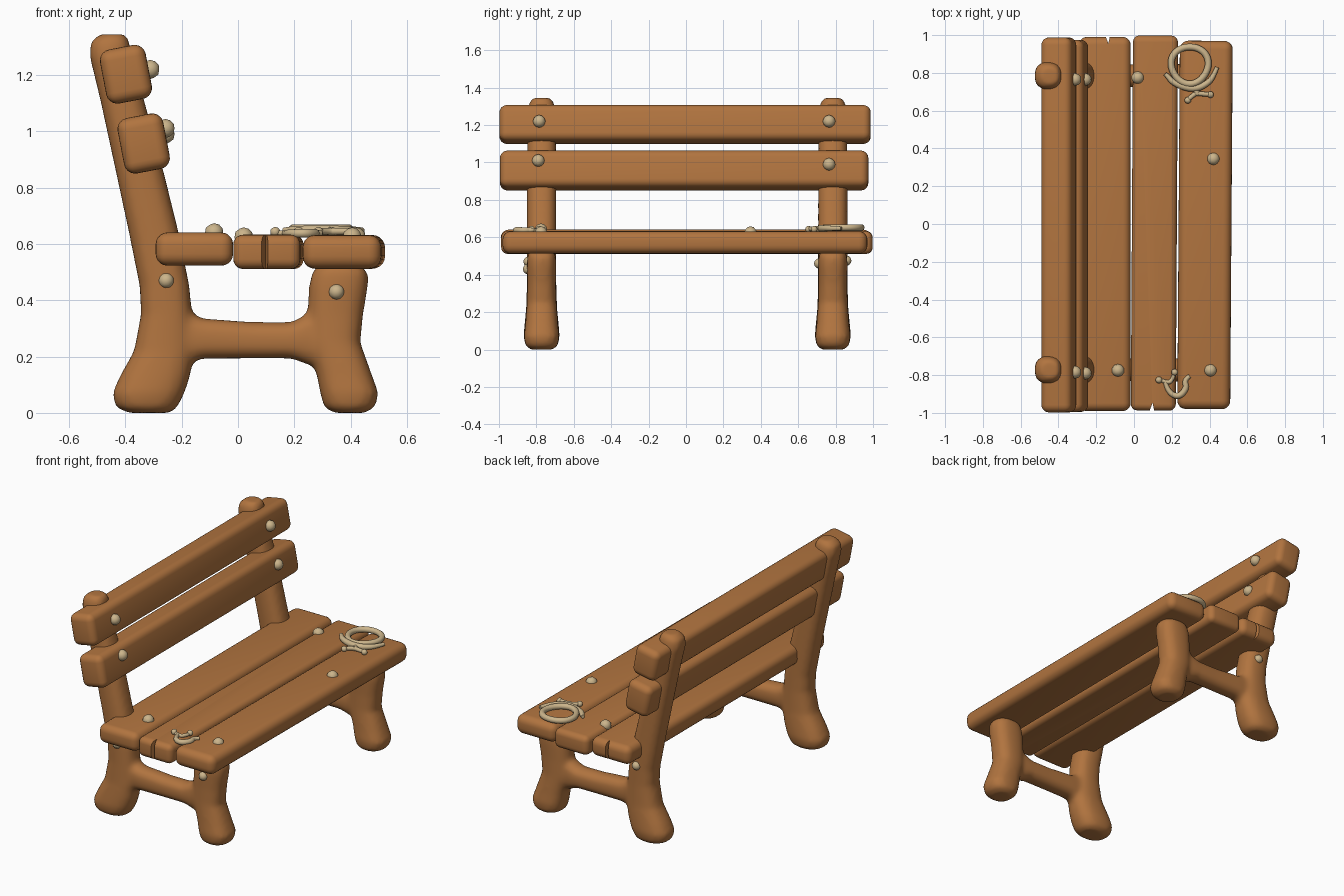
import bpy, bmesh, math
from mathutils import Vector

cube = bpy.data.objects.get("Cube")
if cube:
    bpy.data.objects.remove(cube, do_unlink=True)


def material(name, rgb):
    m = bpy.data.materials.new(name)
    m.use_nodes = True
    m.diffuse_color = (*rgb, 1)
    m.node_tree.nodes["Principled BSDF"].inputs["Base Color"].default_value = (*rgb, 1)
    return m


WOOD = material("warm wood", (0.44, 0.175, 0.05))
BONE = material("pale tan", (0.60, 0.46, 0.26))


def make(name, bm, mat, smooth=True):
    bmesh.ops.recalc_face_normals(bm, faces=bm.faces)
    me = bpy.data.meshes.new(name)
    bm.to_mesh(me)
    bm.free()
    me.materials.append(mat)
    for p in me.polygons:
        p.use_smooth = smooth
    ob = bpy.data.objects.new(name, me)
    bpy.context.collection.objects.link(ob)
    return ob


def apply_modifiers(ob):
    bpy.context.view_layer.update()
    deps = bpy.context.evaluated_depsgraph_get()
    me = bpy.data.meshes.new_from_object(ob.evaluated_get(deps))
    ob.modifiers.clear()
    ob.data = me


# Planks: softly rounded boards running along y
def plank(name, centre, size, tilt=0.0, yaw=0.0, radius=0.04, notch=None):
    bm = bmesh.new()
    bmesh.ops.create_cube(bm, size=1)
    for v in bm.verts:
        v.co = Vector(a * b for a, b in zip(v.co, size))
    ob = make(name, bm, WOOD)
    bev = ob.modifiers.new("round", 'BEVEL')
    bev.width, bev.segments = radius, 5
    if notch:
        # Wedge-shaped split cut into one end
        x, end, depth = notch
        cb = bmesh.new()
        tri = [(x - 0.02, end * 1.02), (x + 0.018, end * 1.02), (x + 0.004, end * (1 - depth))]
        face = cb.faces.new([cb.verts.new((px - centre[0], py, -0.2)) for px, py in tri])
        ext = bmesh.ops.extrude_face_region(cb, geom=[face])["geom"]
        for v in ext:
            if isinstance(v, bmesh.types.BMVert):
                v.co.z += 0.4
        cutter = make("split_cutter", cb, WOOD, False)
        cutter.hide_render = True
        cut = ob.modifiers.new("split", 'BOOLEAN')
        cut.operation, cut.object, cut.solver = 'DIFFERENCE', cutter, 'EXACT'
        apply_modifiers(ob)
        bpy.data.objects.remove(cutter, do_unlink=True)
    else:
        apply_modifiers(ob)
    bpy.ops.object.select_all(action='DESELECT')
    bpy.context.view_layer.objects.active = ob
    ob.select_set(True)
    bpy.ops.object.shade_smooth_by_angle(angle=math.radians(40))
    ob.location = centre
    ob.rotation_euler = (0, tilt, yaw)
    return ob


plank("seat_plank_back", (-0.155, 0, 0.582), (0.275, 1.98, 0.118), radius=0.042, notch=(-0.14, 1, 0.045))
plank("seat_plank_middle", (0.108, 0.005, 0.572), (0.238, 1.985, 0.122), yaw=-0.006, radius=0.035,
      notch=(0.1, -1, 0.05))
plank("seat_plank_front", (0.376, -0.005, 0.572), (0.28, 1.95, 0.12), yaw=-0.007, radius=0.045)
plank("back_plank_upper", (-0.398, -0.005, 1.203), (0.165, 1.985, 0.195), tilt=-0.19)
plank("back_plank_lower", (-0.335, -0.01, 0.957), (0.165, 1.97, 0.2), tilt=-0.19)


# Leg frames: lofted limbs melted together
def loft(bm, rings, along, n=24):
    loops = []
    for t, a0, a1, half in rings:
        loop = []
        for i in range(n):
            ang = math.tau * i / n
            c, s = math.cos(ang), math.sin(ang)
            a = (a0 + a1) / 2 + (a1 - a0) / 2 * math.copysign(abs(c) ** 0.8, c)
            y = half * math.copysign(abs(s) ** 0.8, s)
            loop.append(bm.verts.new((a, y, t) if along == 'z' else (t, y, a)))
        loops.append(loop)
    for p, q in zip(loops, loops[1:]):
        for i in range(n):
            j = (i + 1) % n
            bm.faces.new((p[i], p[j], q[j], q[i]))
    bm.faces.new(loops[0])
    bm.faces.new(loops[-1])


BACK_POST = [(0, -0.39, -0.24, .06), (.02, -0.435, -0.215, .087), (.07, -0.447, -0.19, .097),
             (.13, -0.42, -0.17, .092), (.22, -0.37, -0.155, .083), (.35, -0.345, -0.163, .079),
             (.45, -0.35, -0.172, .079), (.64, -0.388, -0.21, .079), (.85, -0.433, -0.262, .079),
             (1.1, -0.487, -0.33, .077), (1.27, -0.528, -0.38, .074), (1.32, -0.523, -0.385, .068),
             (1.345, -0.49, -0.40, .045)]
FRONT_LEG = [(0, .34, .45, .06), (.02, .305, .488, .087), (.07, .292, .50, .095), (.13, .28, .478, .088),
             (.25, .25, .435, .079), (.35, .247, .445, .077), (.45, .252, .462, .079),
             (.5, .263, .462, .077), (.53, .29, .43, .06)]
CROSSBAR = [(-0.28, .14, .40, .055), (-0.2, .165, .375, .06), (-0.13, .192, .337, .062),
            (.05, .193, .323, .06), (.19, .193, .322, .062), (.25, .17, .355, .062), (.32, .15, .38, .055)]

for side, y in (("right", -0.772), ("left", 0.785)):
    bm = bmesh.new()
    loft(bm, BACK_POST, 'z')
    loft(bm, FRONT_LEG, 'z')
    loft(bm, CROSSBAR, 'x')
    frame = make("leg_frame_" + side, bm, WOOD)
    frame.location.y = y
    rem = frame.modifiers.new("melt", 'REMESH')
    rem.mode, rem.voxel_size, rem.use_smooth_shade = 'VOXEL', 0.014, True
    sm = frame.modifiers.new("soften", 'SMOOTH')
    sm.factor, sm.iterations = 0.5, 8


# Peg heads
def ball(name, pos, r, scale=(1, 1, 1)):
    bm = bmesh.new()
    bmesh.ops.create_icosphere(bm, subdivisions=2, radius=r)
    ob = make(name, bm, BONE)
    ob.location, ob.scale = pos, scale


PEGS = {
    "seat_peg": [(-0.085, -0.775, .64), (.405, -0.775, .625), (.42, .345, .625), (.02, .775, .625)],
    "back_peg": [(-0.312, -0.785, 1.22), (-0.312, .765, 1.22), (-0.258, -0.79, 1.01), (-0.258, .765, .99)],
    "leg_peg": [(.35, -0.845, .43), (-0.255, -0.842, .47), (-0.255, .857, .475), (.35, .712, .46)],
}
for name, spots in PEGS.items():
    for i, pos in enumerate(spots):
        ball(f"{name}_{i + 1}", pos, 0.028 if name == "leg_peg" else 0.034)


# Twisted vine ornaments lying on the seat
def vine(name, points, z, thick, taper):
    cu = bpy.data.curves.new(name, 'CURVE')
    cu.dimensions = '3D'
    cu.bevel_depth, cu.bevel_resolution, cu.use_fill_caps = thick, 3, True
    sp = cu.splines.new('NURBS')
    sp.points.add(len(points) - 1)
    sp.use_endpoint_u, sp.order_u, sp.resolution_u = True, 3, 6
    for i, (p, (x, y)) in enumerate(zip(sp.points, points)):
        p.co = (x, y, z, 1)
        p.radius = 1 - taper * abs(2 * i / (len(points) - 1) - 1)
    cu.materials.append(BONE)
    ob = bpy.data.objects.new(name, cu)
    bpy.context.collection.objects.link(ob)


bm = bmesh.new()
rows = []
for i in range(40):
    a = math.tau * i / 40
    r = 0.098 + 0.003 * math.sin(3 * a)
    row = []
    for k in range(10):
        b = math.tau * k / 10
        d = r + 0.018 * math.cos(b)
        row.append(bm.verts.new((d * math.cos(a), d * math.sin(a), 0.018 * math.sin(b))))
    rows.append(row)
for i in range(40):
    p, q = rows[i], rows[(i + 1) % 40]
    for k in range(10):
        m = (k + 1) % 10
        bm.faces.new((p[k], q[k], q[m], p[m]))
ring = make("ornament_ring", bm, BONE)
ring.location = (0.295, 0.842, 0.652)

vine("ornament_curl", [(.165, .795), (.185, .775), (.20, .755), (.26, .725), (.33, .715), (.39, .745),
                       (.42, .78), (.44, .83)], .648, .02, .45)
vine("ornament_stem", [(.315, .735), (.33, .715), (.335, .685)], .645, .017, .1)
vine("ornament_fork", [(.285, .655), (.32, .692), (.35, .69), (.405, .685)], .645, .014, .2)
vine("broken_curl", [(.165, -0.83), (.175, -0.885), (.235, -0.92), (.28, -0.87), (.265, -0.825), (.295, -0.805)],
     .638, .018, .4)
vine("broken_twig", [(.13, -0.825), (.165, -0.835), (.20, -0.84), (.215, -0.785)], .638, .012, .2)
for i, (x, y) in enumerate([(.285, .655), (.405, .685), (.132, -0.826), (.215, -0.785)]):
    ball(f"ornament_knob_{i + 1}", (x, y, .643), 0.018)
